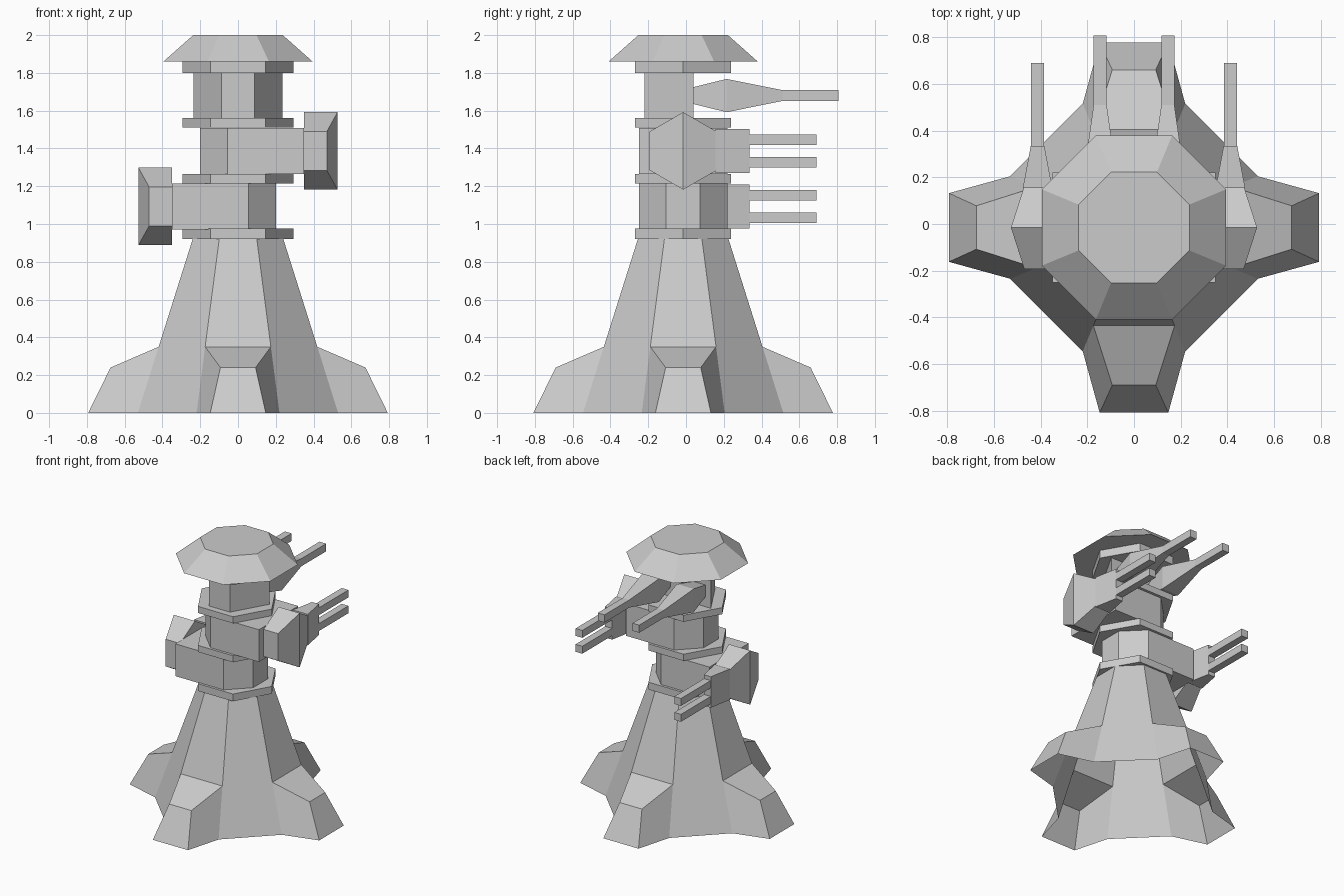
import bpy
import bmesh
from math import radians, pi, sin, cos, tan
from mathutils import Vector, Matrix

if "Cube" in bpy.data.objects:
    bpy.data.objects.remove(bpy.data.objects["Cube"], do_unlink=True)

CY = -0.015  # tower axis in y

stone = bpy.data.materials.new("plain_grey")
stone.use_nodes = True
GREY = (0.6, 0.6, 0.6, 1)
stone.diffuse_color = GREY
stone.node_tree.nodes["Principled BSDF"].inputs["Base Color"].default_value = GREY


def finish(name, bm):
    bmesh.ops.remove_doubles(bm, verts=bm.verts, dist=0.0005)
    bmesh.ops.recalc_face_normals(bm, faces=bm.faces)
    mesh = bpy.data.meshes.new(name)
    bm.to_mesh(mesh)
    bm.free()
    mesh.materials.append(stone)
    obj = bpy.data.objects.new(name, mesh)
    bpy.context.collection.objects.link(obj)
    obj.location.y = CY
    return obj


def loft(name, sections):
    """Skin a list of matching point loops and cap both ends."""
    bm = bmesh.new()
    loops = [[bm.verts.new(p) for p in s] for s in sections]
    for a, b in zip(loops, loops[1:]):
        for i in range(len(a)):
            j = (i + 1) % len(a)
            bm.faces.new((a[i], a[j], b[j], b[i]))
    bm.faces.new(loops[0])
    bm.faces.new(loops[-1])
    return finish(name, bm)


def ngon(sides, radius, z, turn=0.0):
    return [(radius * cos(turn + 2 * pi * i / sides),
             radius * sin(turn + 2 * pi * i / sides), z) for i in range(sides)]


def prism(name, outline, z0, z1):
    return loft(name, [[(x, y, z) for x, y in outline] for z in (z0, z1)])


def rect(x, y, z, hx, hz):
    """Rectangle facing along y."""
    return [(x - hx, y, z - hz), (x + hx, y, z - hz),
            (x + hx, y, z + hz), (x - hx, y, z + hz)]


# Flared octagonal base with four buttresses, open underneath
T = tan(pi / 8)
FOOT, KNEE, NECK = (0.53, 0), (0.42, 0.35), (0.24, 0.92)
bm = bmesh.new()
for k in range(4):
    spin = Matrix.Rotation(k * pi / 2, 3, 'Z')

    def quad(*pts):
        bm.faces.new([bm.verts.new(spin @ Vector(p)) for p in pts])

    def edge(ring, side):
        return (side * ring[0] * T, -ring[0], ring[1])

    def diagonal(ring):
        return (ring[0], -ring[0] * T, ring[1])

    # upper wall and the two diagonal wall panels
    quad(edge(KNEE, -1), edge(KNEE, 1), edge(NECK, 1), edge(NECK, -1))
    quad(edge(FOOT, 1), diagonal(FOOT), diagonal(KNEE), edge(KNEE, 1))
    quad(edge(KNEE, 1), diagonal(KNEE), diagonal(NECK), edge(NECK, 1))
    # buttress top, front and sides
    toe = {s: (s * 0.147, -0.793, 0) for s in (-1, 1)}
    brow = {s: (s * 0.093, -0.675, 0.24) for s in (-1, 1)}
    quad(toe[-1], toe[1], brow[1], brow[-1])
    quad(brow[-1], brow[1], edge(KNEE, 1), edge(KNEE, -1))
    for s in (-1, 1):
        quad(edge(FOOT, s), toe[s], brow[s], edge(KNEE, s))
finish("tower_base", bm)

# Hexagonal collars between the turret levels
for i, (z0, z1) in enumerate([(0.92, 0.975), (1.215, 1.265), (1.51, 1.56), (1.80, 1.86)]):
    loft(f"collar_{i + 1}", [ngon(6, 0.293, z0), ngon(6, 0.293, z1)])

# Octagonal cap
loft("cap", [ngon(8, 0.395 / cos(pi / 8), 1.86, pi / 8),
             ngon(8, 0.237 / cos(pi / 8), 2.0, pi / 8)])


def side_turret(name, side, z):
    """Chamfered body reaching out to one side, with a pod and twin barrels."""
    body = [(0.35, -0.235), (0.35, 0.235), (-0.055, 0.235),
            (-0.20, 0.09), (-0.20, -0.09), (-0.055, -0.235)]
    prism(name + "_body", [(side * x, y) for x, y in body], z - 0.122, z + 0.122)
    # hexagonal pod with a creased outer face
    hexagon = [(p[0], p[1]) for p in ngon(6, 0.205, 0, pi / 2)]
    bm = bmesh.new()
    inner = [bm.verts.new((side * 0.35, h, z + v)) for h, v in hexagon]
    outer = [bm.verts.new((side * (0.527 - 0.32 * abs(h)), h, z + v)) for h, v in hexagon]
    bm.faces.new(inner)
    bm.faces.new(outer[0:4])
    bm.faces.new([outer[3], outer[4], outer[5], outer[0]])
    for i in range(6):
        j = (i + 1) % 6
        bm.faces.new((inner[i], inner[j], outer[j], outer[i]))
    finish(name + "_pod", bm)
    # tapered breech and two barrels
    x = side * 0.413
    loft(name + "_breech", [rect(x, 0.17, z, 0.063, 0.117), rect(x, 0.35, z, 0.029, 0.117)])
    for label, dz in (("lower", -0.06), ("upper", 0.06)):
        loft(f"{name}_{label}_barrel",
             [rect(x, 0.34, z + dz, 0.028, 0.028), rect(x, 0.705, z + dz, 0.028, 0.028)])


side_turret("right_turret", -1, 1.093)
side_turret("left_turret", 1, 1.387)

# Top turret: wedge body with two long guns at the back
prism("top_turret_body", [(-0.087, -0.205), (0.087, -0.205), (0.236, 0.055), (-0.236, 0.055)],
      1.56, 1.80)
for label, side in (("left", 1), ("right", -1)):
    x = side * 0.145
    loft(f"{label}_top_gun", [rect(x, y, 1.68, hx, hz) for y, hx, hz in
                              ((0.055, 0.045, 0.045), (0.23, 0.07, 0.088),
                               (0.525, 0.028, 0.029), (0.822, 0.028, 0.029))])
